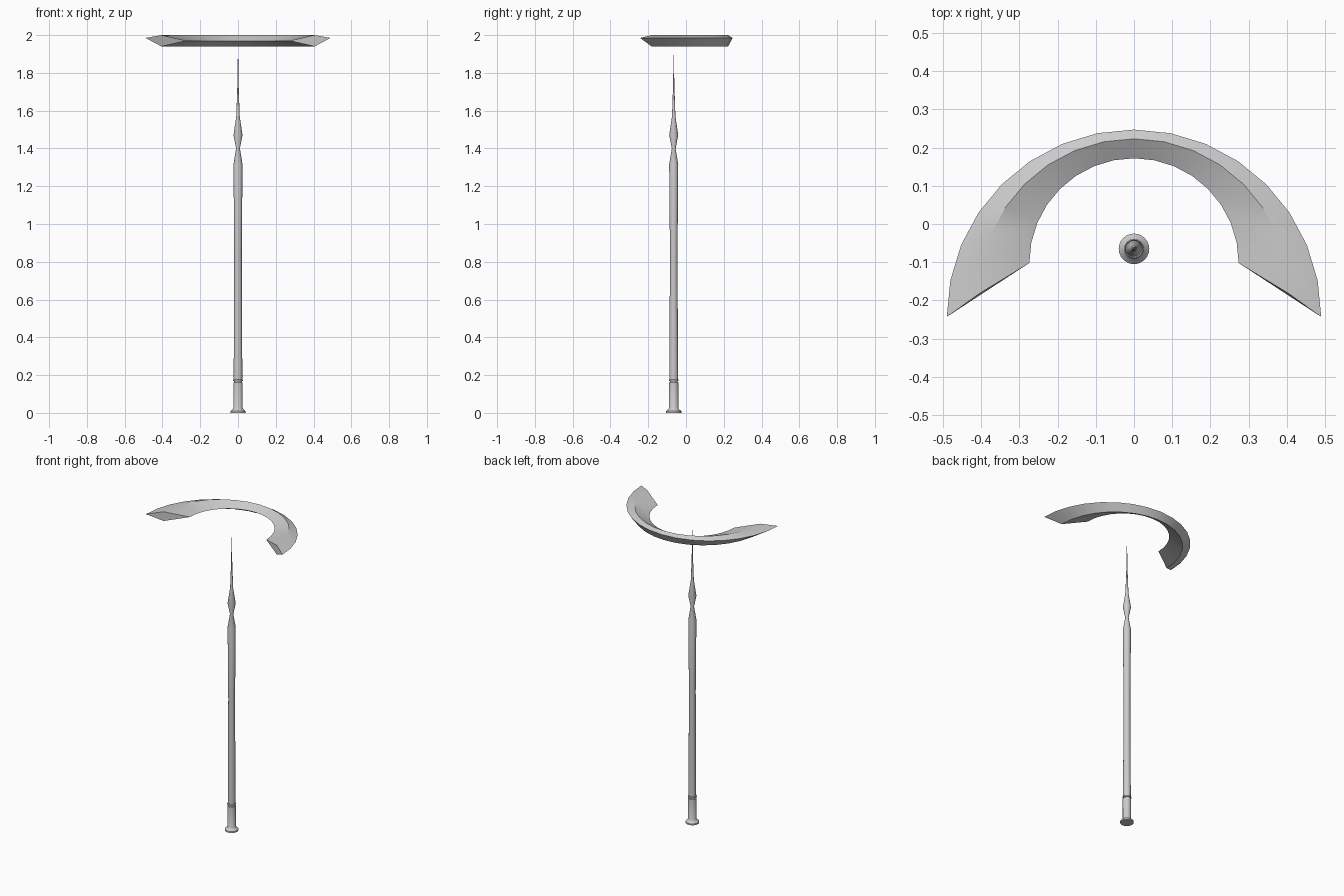
import bpy, math

if "Cube" in bpy.data.objects:
    bpy.data.objects.remove(bpy.data.objects["Cube"])


def make_object(name, verts, faces):
    mesh = bpy.data.meshes.new(name)
    mesh.from_pydata(verts, [], faces)
    obj = bpy.data.objects.new(name, mesh)
    bpy.context.collection.objects.link(obj)
    bpy.ops.object.select_all(action='DESELECT')
    obj.select_set(True)
    bpy.context.view_layer.objects.active = obj
    bpy.ops.object.mode_set(mode='EDIT')
    bpy.ops.mesh.select_all(action='SELECT')
    bpy.ops.mesh.normals_make_consistent(inside=False)
    bpy.ops.object.mode_set(mode='OBJECT')
    bpy.ops.object.shade_smooth_by_angle(angle=math.radians(30))
    return obj


def lathe(name, profile, y, sides):
    # spin (radius, z) points around a vertical axis, capped at both ends
    verts = [(r * math.cos(2 * math.pi * i / sides), y + r * math.sin(2 * math.pi * i / sides), z)
             for r, z in profile for i in range(sides)]
    faces = [(k * sides + i, k * sides + (i + 1) % sides,
              (k + 1) * sides + (i + 1) % sides, (k + 1) * sides + i)
             for k in range(len(profile) - 1) for i in range(sides)]
    faces.append(tuple(range(sides)))
    faces.append(tuple(range((len(profile) - 1) * sides, len(profile) * sides)))
    return make_object(name, verts, faces)


# Shaft: foot, socket with groove, long pole, neck, bulb and needle tip
shaft_profile = [
    (0.040, 0.0), (0.040, 0.009), (0.027, 0.021), (0.025, 0.025), (0.025, 0.160),
    (0.021, 0.163), (0.021, 0.168), (0.026, 0.169), (0.026, 0.174), (0.023, 0.177),
    (0.020, 0.85), (0.024, 1.315), (0.010, 1.40), (0.024, 1.47), (0.009, 1.57),
    (0.004, 1.72), (0.003, 1.76), (0.001, 1.895)]
lathe("shaft", shaft_profile, -0.065, 24)

# Crescent blade: half rings of different radius and centre form a diamond section
rings = [  # radius, centre y, z
    (0.490, -0.243, 1.985), (0.405, -0.182, 2.0),
    (0.274, -0.102, 1.970), (0.405, -0.182, 1.940)]
steps = 16
verts = []
for i in range(steps + 1):
    a = math.pi * i / steps
    verts += [(r * math.cos(a), cy + r * math.sin(a), z) for r, cy, z in rings]
faces = [(4 * i + j, 4 * i + (j + 1) % 4, 4 * i + 4 + (j + 1) % 4, 4 * i + 4 + j)
         for i in range(steps) for j in range(4)]
faces += [(0, 1, 2, 3), tuple(4 * steps + j for j in range(4))]
make_object("crescent_blade", verts, faces)
